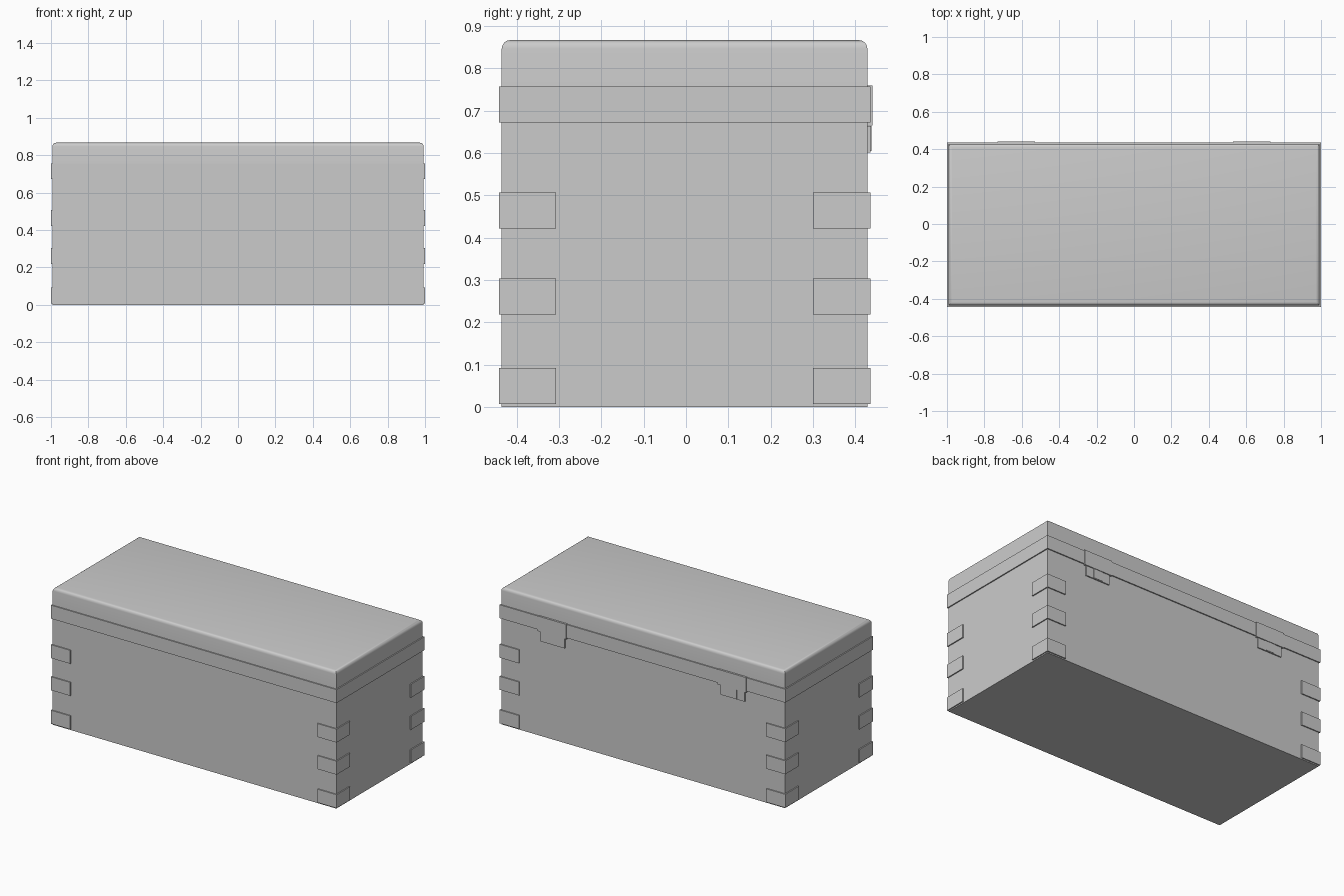
import bpy, bmesh, math

if "Cube" in bpy.data.objects:
    bpy.data.objects.remove(bpy.data.objects["Cube"])

CY = -0.0035           # middle of the box in y
BX, BY = 0.993, 0.432  # half size of the wooden box
OX, OY = 1.0, 0.439    # half size over the metal fittings
SEAM, TOP = 0.672, 0.867
ARM, FIT_H = 0.135, 0.085


def prism(name, polygons, z0, z1):
    """Extrude flat xy polygons (shared points are welded) from z0 to z1."""
    bm = bmesh.new()
    for poly in polygons:
        bm.faces.new([bm.verts.new((x, y, z0)) for x, y in poly])
    bmesh.ops.remove_doubles(bm, verts=bm.verts, dist=1e-5)
    ext = bmesh.ops.extrude_face_region(bm, geom=bm.faces[:], use_keep_orig=True)
    new = [v for v in ext["geom"] if isinstance(v, bmesh.types.BMVert)]
    bmesh.ops.translate(bm, verts=new, vec=(0, 0, z1 - z0))
    bmesh.ops.recalc_face_normals(bm, faces=bm.faces)
    mesh = bpy.data.meshes.new(name)
    bm.to_mesh(mesh)
    bm.free()
    ob = bpy.data.objects.new(name, mesh)
    bpy.context.collection.objects.link(ob)
    return ob


def rect(x0, x1, y0, y1):
    return [(x0, y0), (x1, y0), (x1, y1), (x0, y1)]


box = rect(-BX, BX, CY - BY, CY + BY)

# Chest body
prism("chest_body", [box], 0, SEAM)

# Lid with rounded top edges
lid = prism("lid", [box], SEAM, TOP)
bm = bmesh.new()
bm.from_mesh(lid.data)
rim = [e for e in bm.edges if all(v.co.z > TOP - 0.001 for v in e.verts)]
bmesh.ops.bevel(bm, geom=rim, offset=0.02, segments=4, profile=0.5, affect='EDGES')
bm.to_mesh(lid.data)
bm.free()
bpy.context.view_layer.objects.active = lid
lid.select_set(True)
bpy.ops.object.shade_smooth_by_angle(angle=math.radians(35))

# Metal band around the lid
outer = rect(-OX, OX, CY - OY, CY + OY)
inner = rect(-BX + 0.005, BX - 0.005, CY - BY + 0.005, CY + BY - 0.005)
ring = [[outer[i], outer[(i + 1) % 4], inner[(i + 1) % 4], inner[i]] for i in range(4)]
prism("lid_band", ring, SEAM, SEAM + FIT_H)

# L-shaped corner brackets, three per corner
T = 0.012
for row, z in enumerate((0.007, 0.219, 0.422)):
    for sx in (-1, 1):
        for sy in (-1, 1):
            ell = [(OX, OY), (OX - ARM, OY), (OX - ARM, OY - T),
                   (OX - T, OY - T), (OX - T, OY - ARM), (OX, OY - ARM)]
            side = ("front" if sy < 0 else "back") + ("_left" if sx < 0 else "_right")
            prism(f"bracket_{side}_{row + 1}",
                  [[(sx * x, CY + sy * y) for x, y in ell]], z, z + FIT_H)

# Two hinges on the back: lid plate, body plate and centre tongue
for name, x in (("left", -0.63), ("right", 0.63)):
    prism(f"hinge_lid_plate_{name}", [rect(x - 0.1, x + 0.1, 0.425, 0.4405)], 0.665, 0.76)
    prism(f"hinge_body_plate_{name}", [rect(x - 0.085, x + 0.085, 0.425, 0.4355)], 0.602, 0.664)
    prism(f"hinge_tongue_{name}", [rect(x - 0.032, x + 0.032, 0.425, 0.438)], 0.605, 0.664)
